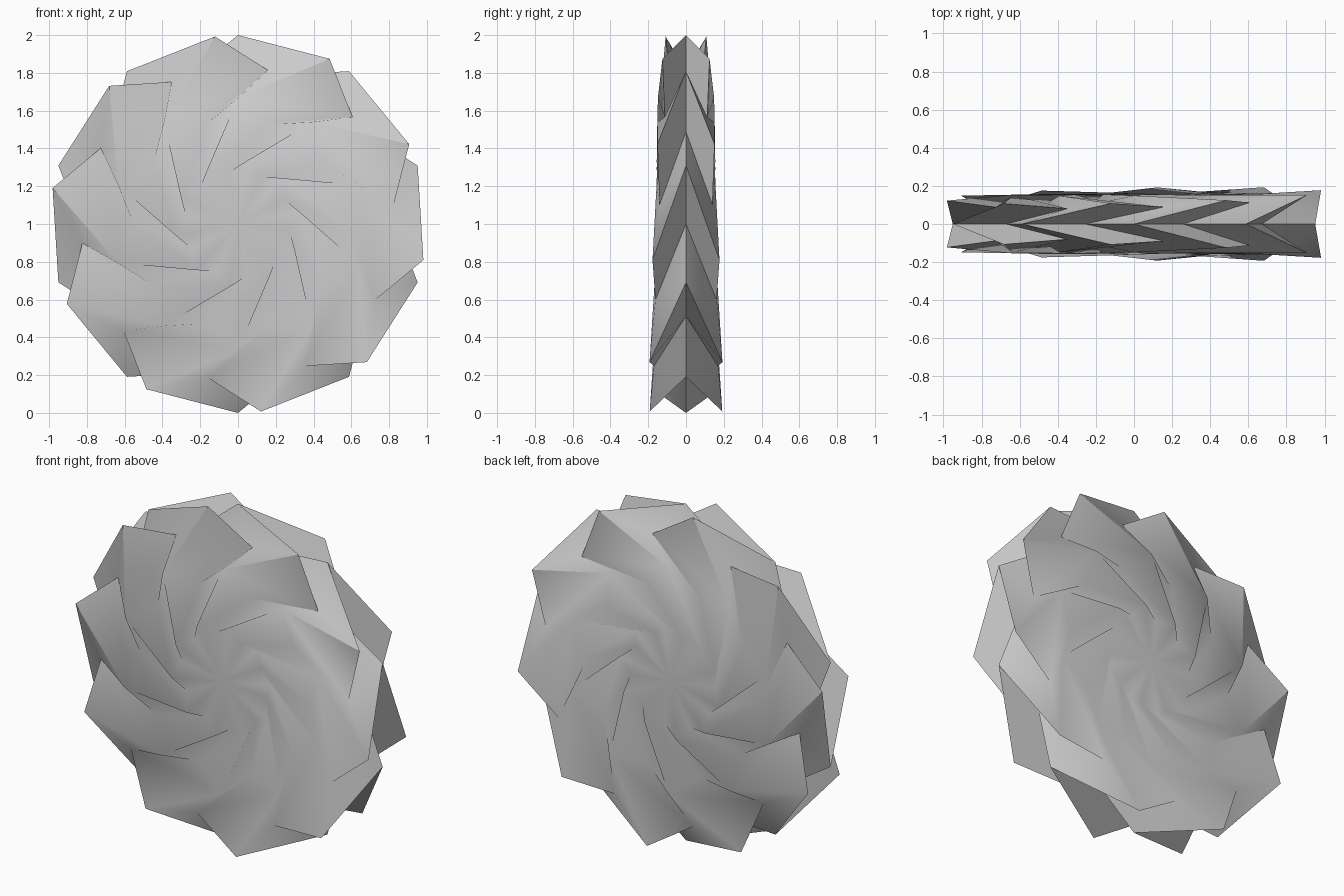
import bpy, bmesh
from math import sin, cos, radians

if "Cube" in bpy.data.objects:
    bpy.data.objects.remove(bpy.data.objects["Cube"])

TEETH = 10
NOTCH = 0.83          # notch radius relative to tip radius

# star rings from the middle plane to the face:
# radius, twist in degrees, tip depth, notch depth, tilt share
RINGS = [
    (1.0, 0, 0.0, 0.0, 0.0),
    (1.0, -29, 0.15, 0.125, 1.0),
    (0.667, 0, 0.155, 0.12, 0.15),
    (0.333, 29, 0.155, 0.125, 0.0),
]


def star_ring(bm, radius, twist, tip_y, notch_y, tilt):
    verts = []
    for i in range(TEETH * 2):
        a = radians(90 + twist + i * 180 / TEETH)
        notch = i % 2
        r = radius * (NOTCH if notch else 1)
        y = (notch_y if notch else tip_y) + tilt * (0.02 * cos(a) - 0.04 * sin(a))
        verts.append(bm.verts.new((r * cos(a), -y, 1 + r * sin(a))))
    return verts


# front half of the twisted rosette
bm = bmesh.new()
rings = [star_ring(bm, *ring) for ring in RINGS]
n = TEETH * 2
for a, b in zip(rings, rings[1:]):
    for i in range(n):
        j = (i + 1) % n
        bm.faces.new((a[i], a[j], b[j], b[i]))
hub = bm.verts.new((0, -0.145, 1))
for i in range(n):
    bm.faces.new((rings[-1][i], rings[-1][(i + 1) % n], hub))
bmesh.ops.recalc_face_normals(bm, faces=bm.faces[:])
hub.normal_update()
if hub.normal.y > 0:
    bmesh.ops.reverse_faces(bm, faces=bm.faces[:])

mesh = bpy.data.meshes.new("twisted_rosette")
bm.to_mesh(mesh)
bm.free()
rosette = bpy.data.objects.new("twisted_rosette", mesh)
bpy.context.collection.objects.link(rosette)

# back half mirrors the front
mirror = rosette.modifiers.new("back_half", 'MIRROR')
mirror.use_axis = (False, True, False)
mirror.use_clip = True
bpy.context.view_layer.objects.active = rosette
rosette.select_set(True)
bpy.ops.object.modifier_apply(modifier=mirror.name)
bpy.ops.object.shade_smooth_by_angle(angle=radians(40))
